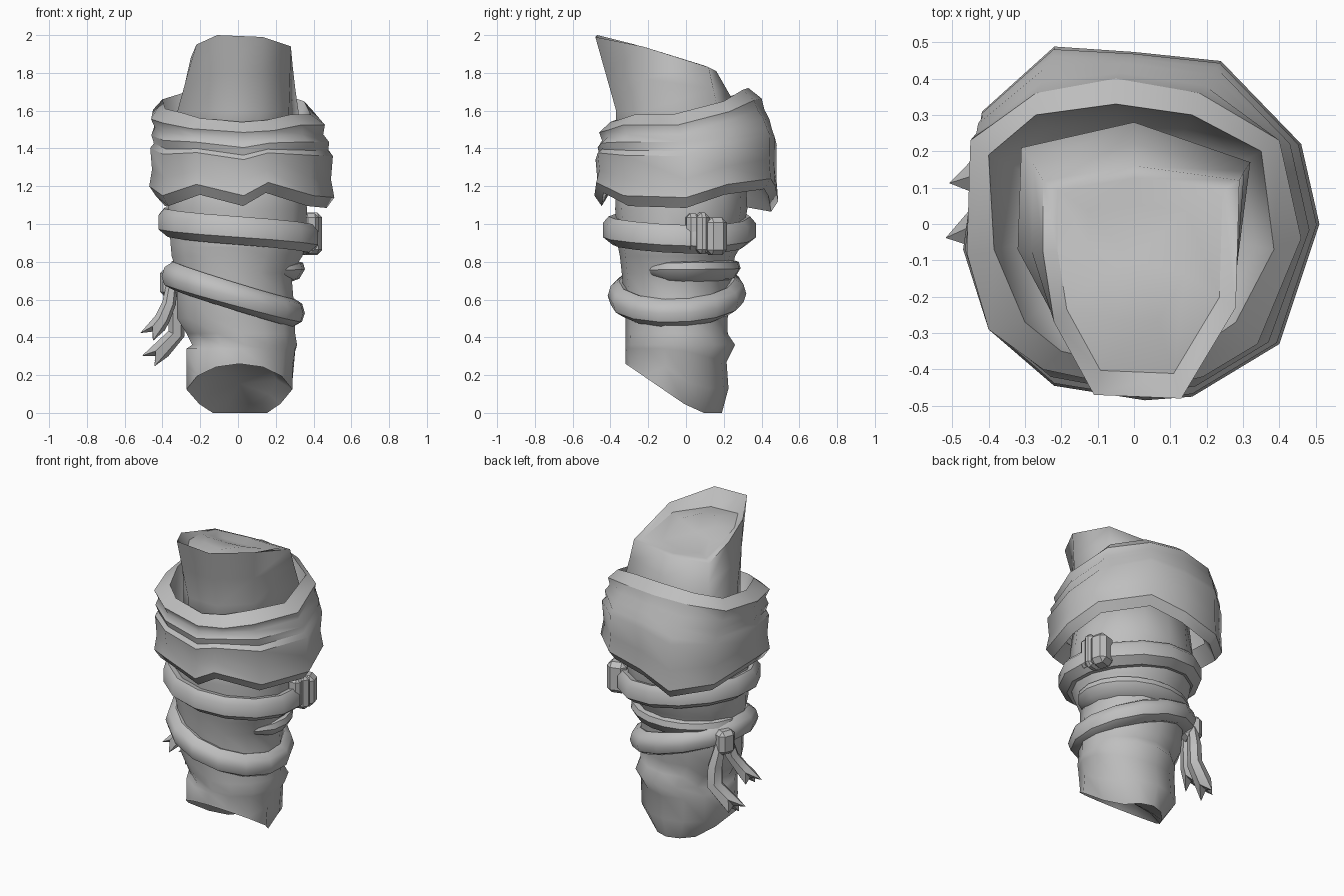
import bpy, bmesh, math
from mathutils import Vector

if "Cube" in bpy.data.objects:
    bpy.data.objects.remove(bpy.data.objects["Cube"])

grey = bpy.data.materials.new("warm_grey")
grey.diffuse_color = (0.52, 0.52, 0.52, 1)
grey.use_nodes = True
grey.node_tree.nodes["Principled BSDF"].inputs["Base Color"].default_value = grey.diffuse_color


def finish(name, bm, angle=None):
    bmesh.ops.recalc_face_normals(bm, faces=bm.faces[:])
    me = bpy.data.meshes.new(name)
    bm.to_mesh(me)
    bm.free()
    ob = bpy.data.objects.new(name, me)
    bpy.context.collection.objects.link(ob)
    me.materials.append(grey)
    if angle:
        bpy.ops.object.select_all(action='DESELECT')
        ob.select_set(True)
        bpy.context.view_layer.objects.active = ob
        bpy.ops.object.shade_smooth_by_angle(angle=math.radians(angle))
    return ob


def loft(name, rings, cap=True, loop=False, angle=None, sharp=(), sharp_front=()):
    """Skin closed rings; smooth all but the listed ring creases."""
    bm = bmesh.new()
    vs = [[bm.verts.new(p) for p in r] for r in rings]
    n = len(vs[0])
    pairs = list(zip(vs, vs[1:])) + ([(vs[-1], vs[0])] if loop else [])
    for a, b in pairs:
        for i in range(n):
            j = (i + 1) % n
            bm.faces.new((a[i], a[j], b[j], b[i]))
    if cap and not loop:
        for r in (vs[0], vs[-1]):
            c = bm.verts.new(sum((v.co for v in r), Vector()) / n)
            for i in range(n):
                bm.faces.new((r[i], r[(i + 1) % n], c))
    for f in bm.faces:
        f.smooth = True
    for k, r in enumerate(vs):
        for i in range(n):
            a, b = r[i], r[(i + 1) % n]
            if k in sharp or (k in sharp_front and (a.co.y + b.co.y) / 2 < .05):
                e = bm.edges.get((a, b))
                if e:
                    e.smooth = False
    return finish(name, bm, angle)


def oval(x0, x1, y0, y1, a):
    return ((x0 + x1) / 2 + (x1 - x0) / 2 * math.cos(a),
            (y0 + y1) / 2 + (y1 - y0) / 2 * math.sin(a))


def mix(a, b, t):
    return a + (b - a) * t


# Lower leg: stacked ovals with pinched folds, ending in a slanted hollow sole
N = 14
ANG = [2 * math.pi * (i + 0.5) / N for i in range(N)]
leg_sizes = [  # z, x range, y range
    (1.36, -.34, .34, -.36, .31), (1.08, -.38, .375, -.375, .325),
    (.88, -.365, .365, -.36, .29), (.83, -.36, .35, -.35, .26),
    (.74, -.33, .29, -.34, .24), (.62, -.33, .30, -.33, .24),
    (.50, -.33, .31, -.32, .22), (.42, -.28, .31, -.32, .22),
    (.36, -.25, .32, -.32, .26), (.31, -.28, .31, -.32, .215)]
rings = []
for z, x0, x1, y0, y1 in leg_sizes:
    drop = .08 if z < .33 else 0
    rings.append([(x, y, z - drop * max(0, y + .05) / .3 + (.03 if z < .33 else 0))
                  for x, y in (oval(x0, x1, y0, y1, a) for a in ANG)])


def sole_ring(k, lift, narrow, y1):
    out = []
    for a in ANG:
        x, y = oval(-.28, .295, -.32, y1, a)
        z = max(0, .26 * (.06 - y) / .38)
        f = 1 - narrow * min(1, max(0, (y + .12) / .17))
        out.append((.015 + (x - .015) * f * k, (y + .04) * k - .04, z + lift * (1 if y > -.2 or k < 1 else .1)))
    return out


rings += [sole_ring(1, .13, 0, .225), sole_ring(1, 0, .36, .19), sole_ring(.7, .05, .3, .19)]
loft("lower_leg", rings, sharp=(11,), sharp_front=(2,))

# Upper sleeve: leaning tube with a front lip around a domed filling
base = [(0, .28), (-.31, .21), (-.32, -.07), (-.21, -.26),
        (-.1, -.37), (.11, -.37), (.27, -.22), (.32, .17)]
top = [(0, .16, 1.81), (-.25, .12, 1.82), (-.25, -.08, 1.88), (-.22, -.27, 1.95),
       (-.11, -.47, 2), (.13, -.48, 1.99), (.28, -.23, 1.94), (.29, .12, 1.83)]
mid = [(mix(b[0], t[0], .55), mix(b[1], t[1], .5), mix(1.6, t[2], .5))
       for b, t in zip(base, top)]


def lid(k, drop, front):
    return [(x * k, -.05 + (y + .05) * k, z - drop - front * max(0, -y - .02))
            for x, y, z in top]


loft("upper_sleeve", [[(x, y, 1.35) for x, y in base], [(x, y, 1.6) for x, y in base],
                      mid, top, lid(.84, -.01, .24), lid(.5, .0, .16)],
     sharp_front=(3, 4))

# Folded cuff: rim outline blended into the wider lower outline through folds
outline = [(.51, 0), (.46, .22), (.24, .45), (0, .475), (-.22, .49), (-.42, .31),
           (-.47, -.07), (-.4, -.29), (-.22, -.445), (.03, -.485), (.16, -.475), (.4, -.33)]
rim = [(.46, -.04), (.40, .23), (.18, .36), (-.05, .40), (-.27, .36), (-.45, .23),
       (-.46, -.08), (-.40, -.29), (-.25, -.40), (.03, -.46), (.19, -.42), (.34, -.33)]
lip = [(.385, -.07), (.35, .2), (.16, .3), (-.05, .33), (-.27, .3), (-.40, .19),
       (-.385, -.07), (-.30, -.27), (-.2, -.35), (.02, -.4), (.15, -.36), (.28, -.27)]
lip_z = [1.58, 1.65, 1.71, 1.72, 1.70, 1.66, 1.61, 1.59, 1.56, 1.54, 1.55, 1.58]
hem = [1.14, 1.21, 1.24, 1.20, 1.12, 1.15, 1.2, 1.15, 1.21, 1.15, 1.22, 1.15]
rim_z = [z - .055 for z in lip_z]
rings = [[(x * .7, y * .7, 1.38) for x, y in lip],
         [(x * .87, y * .87, 1.42) for x, y in lip],
         [(x, y, z) for (x, y), z in zip(lip, lip_z)],
         [(x, y, z) for (x, y), z in zip(rim, rim_z)]]
for f, b, s in ((.13, .3, .95), (.24, .6, .985), (.36, .85, .95),
                (.43, .95, .99), (.75, .95, .97), (1, 1, 1)):
    ring = []
    for i, ((rx, ry), (ox, oy)) in enumerate(zip(rim, outline)):
        k = mix(s, .995, .75) if oy > .25 else s
        ring.append((mix(rx, ox, b) * k, mix(ry, oy, b) * k, mix(rim_z[i], hem[i], f)))
    rings.append(ring)
for s, dz in ((.92, -.055), (.8, .06)):
    rings.append([(x * s, y * s, z + dz) for (x, y), z in zip(outline, hem)])
loft("folded_cuff", rings, cap=False, sharp=(2, 3, 9, 10), sharp_front=(5, 6, 7))


# Wrapped straps: a cross-section carried around an oval
def strap(name, box, height, section, start=0, end=360, n=14, taper=False):
    rings = []
    full = end - start >= 360
    for i in range(n if full else n + 1):
        u = i / n
        a = math.radians(start + (end - start) * u)
        x, y = oval(*box, a)
        k = min(1, 6 * u + .1, 6 * (1 - u) + .1) if taper else 1
        r = Vector((math.cos(a), math.sin(a), 0))
        c = Vector((x, y, height(a))) - r * (1 - k) * .06
        rings.append([c + r * dr * k + Vector((0, 0, dz * k)) for dr, dz in section])
    return loft(name, rings, loop=full, angle=42)


flat = [(-.1, .06), (-.03, .075), (0, .04), (0, -.035), (-.05, -.075), (-.11, -.065)]
tube = [(-.12, .06), (-.06, .078), (-.015, .05), (0, 0), (-.015, -.045), (-.06, -.07), (-.12, -.06)]
wedge = [(-.1, .07), (-.01, .045), (0, .01), (-.03, -.04), (-.1, -.065)]
strap("upper_strap", (-.43, .435, -.44, .37),
      lambda a: .965 - .045 * math.cos(a) - .015 * math.sin(a) * math.cos(a), flat, 12, 372)
strap("lower_strap", (-.41, .36, -.415, .32),
      lambda a: .625 - .1 * math.cos(a) + .01 * math.sin(a), tube, 10, 370)
strap("back_strap", (-.37, .355, -.34, .29),
      lambda a: .755 - .005 * math.cos(a), wedge, -52, 205, taper=True)


# Loops holding the strap ends
def block(name, centre, size, turn, bevel=.02):
    bm = bmesh.new()
    bmesh.ops.create_cube(bm, size=1)
    bmesh.ops.scale(bm, vec=size, verts=bm.verts[:])
    bmesh.ops.bevel(bm, geom=bm.edges[:], offset=bevel, segments=1, affect='EDGES')
    ob = finish(name, bm, 30)
    ob.location = centre
    ob.rotation_euler.z = math.radians(turn)


block("buckle_loop", (.38, .155, .935), (.12, .11, .2), 17, .028)
block("buckle_collar", (.39, .085, .95), (.11, .07, .22), 12, .025)
block("buckle_end", (.385, .035, .96), (.08, .07, .19), 8, .02)
block("knot", (-.35, .11, .69), (.11, .11, .15), -20, .025)


# Strap tails: flattened tubes ending in ragged points
def tail(name, path, widths, side):
    side = Vector(side).normalized()
    pts = [Vector(p) for p in path]
    rings = []
    for i, (p, w) in enumerate(zip(pts, widths)):
        t = (pts[min(i + 1, len(pts) - 1)] - pts[max(i - 1, 0)]).normalized()
        nrm = t.cross(side).normalized()
        ring = []
        for j in range(6):
            a = math.pi * j / 3
            q = p + side * w * math.cos(a) + nrm * w * .8 * math.sin(a)
            if i == len(pts) - 1:
                q += t * (.05 if j % 2 == 0 else -.025)
            ring.append(q)
        rings.append(ring)
    loft(name, rings, angle=45)


tail("long_tail", [(-.34, .13, .68), (-.325, .165, .54), (-.325, .17, .42), (-.43, .14, .31)],
     [.035, .052, .055, .065], (.35, .93, 0))
tail("short_tail", [(-.35, .07, .68), (-.365, .05, .58), (-.40, .01, .5), (-.445, -.01, .44)],
     [.035, .045, .05, .06], (.35, .93, 0))
